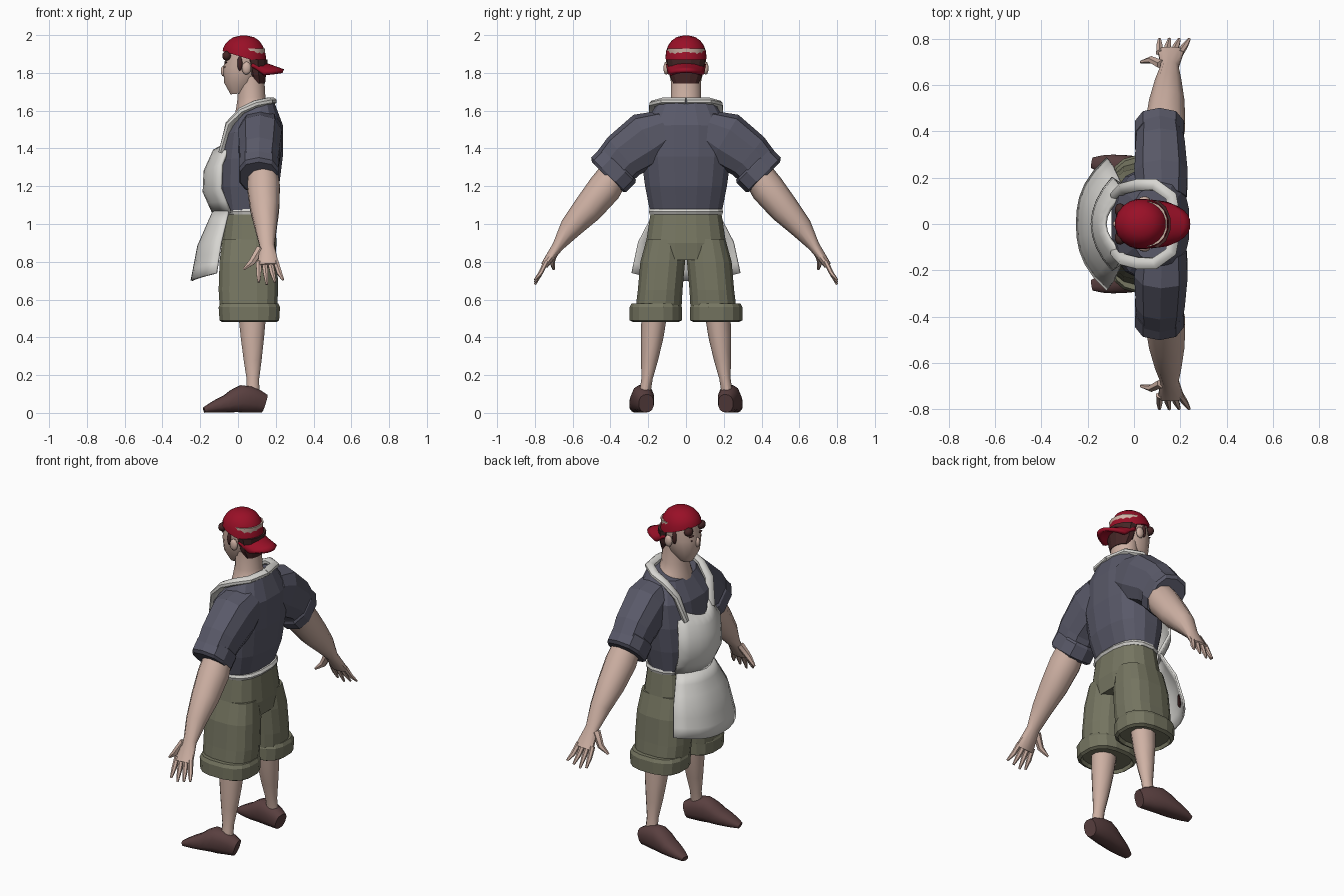
import bpy, bmesh
from math import cos, sin, pi, radians
from mathutils import Vector

default_cube = bpy.data.objects.get("Cube")
if default_cube:
    bpy.data.objects.remove(default_cube)


def material(name, red, green, blue):
    mat = bpy.data.materials.new(name)
    mat.use_nodes = True
    colour = (red, green, blue, 1)
    mat.diffuse_color = colour
    mat.node_tree.nodes["Principled BSDF"].inputs["Base Color"].default_value = colour
    return mat


SKIN = material("skin", .62, .44, .37)
SHIRT = material("slate shirt", .1, .1, .14)
SHORTS = material("olive cloth", .18, .18, .12)
CLOTH = material("off white cloth", .68, .67, .64)
CAP = material("cap red", .32, .005, .02)
LEATHER = material("brown leather", .1, .05, .05)
HAIR = material("dark brown hair", .06, .02, .02)


def finish(name, bm, mat, mirror=False, smooth=False, thickness=0):
    bmesh.ops.recalc_face_normals(bm, faces=bm.faces)
    mesh = bpy.data.meshes.new(name)
    bm.to_mesh(mesh)
    bm.free()
    mesh.materials.append(mat)
    part = bpy.data.objects.new(name, mesh)
    bpy.context.collection.objects.link(part)
    if thickness:
        shell = part.modifiers.new("thickness", "SOLIDIFY")
        shell.thickness, shell.offset = thickness, 0
    if mirror:
        part.modifiers.new("mirror", "MIRROR").use_axis = (False, True, False)
    if smooth:
        bpy.ops.object.select_all(action="DESELECT")
        part.select_set(True)
        bpy.context.view_layer.objects.active = part
        bpy.ops.object.shade_smooth_by_angle(angle=radians(40))


def bridge(bm, rings):
    rings = [[bm.verts.new(point) for point in ring] for ring in rings]
    for lower, upper in zip(rings, rings[1:]):
        for i in range(len(lower)):
            bm.faces.new((lower[i - 1], lower[i], upper[i], upper[i - 1]))
    bm.faces.new(rings[0])
    bm.faces.new(rings[-1])


def oval(sides, power):
    def squared(c):
        return (1 if c > 0 else -1) * abs(c) ** (2 / power)
    angles = [2 * pi * (i + .5) / sides for i in range(sides)]
    return [(squared(cos(a)), squared(sin(a))) for a in angles]


def along(keys, t):
    """Linear interpolation of evenly spaced keys."""
    t *= len(keys) - 1
    i = min(int(t), len(keys) - 2)
    return keys[i] + (keys[i + 1] - keys[i]) * (t - i)


def stack(name, mat, levels, x, y=(0, 0), slope=0, sides=16, power=2, **options):
    """Level rings of height, depth radius and side radius; the slope grows to the last."""
    rings = []
    for i, (z, depth, side) in enumerate(levels):
        t = i / (len(levels) - 1)
        rings.append([(along(x, t) + depth * c, along(y, t) + side * s, z + slope * t ** 3 * depth * c)
                      for c, s in oval(sides, power)])
    bm = bmesh.new()
    bridge(bm, rings)
    finish(name, bm, mat, **options)


def tube(name, mat, points, radii, hint=(1, 0, 0), sides=10, power=2, **options):
    """Rings square to a path; radii run along the hint and across it."""
    points = [Vector(p) for p in points]
    rings = []
    for i, (point, (wide, deep)) in enumerate(zip(points, radii)):
        tangent = (points[min(i + 1, len(points) - 1)] - points[max(i - 1, 0)]).normalized()
        u = Vector(hint)
        u = (u - u.dot(tangent) * tangent).normalized()
        v = tangent.cross(u)
        rings.append([point + u * wide * c + v * deep * s for c, s in oval(sides, power)])
    bm = bmesh.new()
    bridge(bm, rings)
    finish(name, bm, mat, **options)


def limb(name, mat, stations, x, **options):
    """Mirrored pair of tubes: side, height, depth radius, other radius."""
    last = len(stations) - 1
    points = [(along(x, i / last), s[0], s[1]) for i, s in enumerate(stations)]
    tube(name, mat, points, [s[2:] for s in stations], mirror=True, **options)


def sheet(name, mat, surface, columns, rows, **options):
    bm = bmesh.new()
    grid = [[bm.verts.new(surface(2 * i / columns - 1, j / rows)) for i in range(columns + 1)]
            for j in range(rows + 1)]
    for lower, upper in zip(grid, grid[1:]):
        for i in range(columns):
            bm.faces.new((lower[i], lower[i + 1], upper[i + 1], upper[i]))
    finish(name, bm, mat, **options)


def blob(name, mat, centre, size, **options):
    bm = bmesh.new()
    bmesh.ops.create_icosphere(bm, subdivisions=2, radius=1)
    bmesh.ops.scale(bm, vec=size, verts=bm.verts)
    bmesh.ops.translate(bm, vec=centre, verts=bm.verts)
    finish(name, bm, mat, smooth=True, **options)


# Shirt: body, sleeves and rolled cuffs
stack("shirt_body", SHIRT, [(1.05, .12, .19), (1.2, .16, .22), (1.35, .17, .24), (1.5, .16, .24),
                            (1.62, .1, .16)], x=(.05, .09), slope=.35, power=2.5)
limb("sleeves", SHIRT, [(.1, 1.5, .11, .11), (.2, 1.45, .12, .15), (.33, 1.36, .11, .13),
                        (.39, 1.29, .1, .12)], x=(.12, .11), power=2.5)
limb("sleeve_cuffs", SHIRT, [(.35, 1.32, .1, .12), (.36, 1.31, .11, .13), (.41, 1.26, .11, .13),
                             (.42, 1.25, .1, .11)], x=(.11, .11), power=2.5)

# Arms, hands and fingers
limb("arms", SKIN, [(.37, 1.28, .08, .08), (.43, 1.19, .09, .09), (.52, 1.08, .08, .08),
                    (.61, .98, .06, .06), (.68, .88, .04, .03), (.75, .78, .06, .02)],
     x=(.13, .16), smooth=True)
for i, finger in enumerate(["index", "middle", "ring", "little"]):
    root, tip = .11 + .03 * i, .11 + .043 * i
    drop = .68 + .012 * abs(i - 1)
    limb(finger + "_fingers", SKIN, [(.74, .8, .016, .014), (.77, .74, .015, .012), (.8, drop, .007, .006)],
         x=(root, tip), sides=6, smooth=True)
limb("thumbs", SKIN, [(.69, .87, .025, .02), (.71, .8, .02, .016), (.7, .76, .007, .007)],
     x=(.12, .03), sides=6, smooth=True)

# Shorts: hips, legs and turned-up cuffs, hollow underneath
stack("shorts_hips", SHORTS, [(1.06, .13, .19), (.9, .15, .215), (.81, .14, .22)], x=(.06, .055), power=2.5)
stack("shorts_legs", SHORTS, [(.92, .14, .1), (.8, .155, .12), (.65, .16, .12), (.5, .15, .125)],
      x=(.055, .055), y=(.11, .15), power=2.6, mirror=True)
stack("shorts_cuffs", SHORTS, [(.58, .155, .13), (.56, .165, .14), (.49, .16, .14), (.48, .145, .12),
                               (.52, .13, .1)], x=(.06, .06), y=(.16, .16), power=2.6, mirror=True)

# Legs
stack("legs", SKIN, [(.55, .08, .07), (.4, .065, .06), (.28, .05, .045), (.18, .035, .03), (.09, .035, .03)],
      x=(.075, .08), y=(.165, .22), sides=10, mirror=True, smooth=True)

# Shoes: sole on the ground, instep rising under the ankle
steps = [i / 8 for i in range(9)]
tops = [along([.1, .14, .15, .1, .07, .03], t) / 2 for t in steps]
widths = [.06 * sin(pi * (.15 + .8 * t)) ** .5 for t in steps]
tube("shoes", LEATHER, [(.14 - .32 * t, .21 + .055 * t, top) for t, top in zip(steps, tops)],
     zip(widths, tops), hint=(0, 1, 0), sides=12, power=2.4, mirror=True, smooth=True)

# Neck, head and face
stack("neck", SKIN, [(1.78, .07, .08), (1.67, .075, .08), (1.62, .085, .095), (1.57, .1, .125)],
      x=(.07, .075), slope=.3, smooth=True)
stack("head", SKIN, [(1.93, .1, .1), (1.83, .11, .1), (1.75, .09, .08), (1.69, .04, .04)],
      x=(.045, 0), slope=.1, power=2.2, smooth=True)
blob("nose", SKIN, (-.075, 0, 1.81), (.017, .016, .03))
blob("ears", SKIN, (.045, .105, 1.825), (.025, .015, .035), mirror=True)
blob("eyes", HAIR, (-.067, .036, 1.83), (.006, .014, .005), mirror=True)
blob("eyebrows", HAIR, (-.065, .038, 1.855), (.008, .024, .005), mirror=True)

# Hair at the back, sideburns and locks under the cap
stack("back_hair", HAIR, [(1.745, .04, .07), (1.79, .055, .09), (1.87, .075, .105)],
      x=(.105, .085), sides=12)
blob("sideburns", HAIR, (.01, .096, 1.85), (.014, .012, .04), mirror=True)
blob("hair_locks", HAIR, (-.06, .06, 1.89), (.024, .03, .026), mirror=True)

# Cap worn backwards
turns = [radians(85 - 17 * i) for i in range(6)]
stack("cap_dome", CAP, [(1.88 + .118 * sin(a), .118 * cos(a) ** .8, .11 * cos(a) ** .8) for a in turns],
      x=(.03, .035), slope=-.3, sides=20, smooth=True)


def brim(u, v):
    reach = v * (1 - abs(u) ** 3 / 2)
    return (.1 - .03 * u * u + .14 * reach, .1 * u * (1 - v / 8), 1.86 - .05 * v - .02 * u * u)


sheet("cap_brim", CAP, brim, 10, 5, thickness=.02, smooth=True)


# Apron: bib, flaring skirt with a stain inside, neck strap and waist string
def bib(u, v):
    front = along([-.13, -.18, -.175, -.125], v)
    return (front + .09 * u * u, u * along([.165, .2, .195, .135], v), 1.06 + v * (.33 + u * u / 20))


def skirt(u, v):
    front = along([-.13, -.21, -.245], v)
    wrap = along([.08, .12, .13], v) * abs(u) ** 2.5
    return (front + wrap, u * along([.165, .25, .285], v), 1.065 - v * (.365 - u * u / 25))


def stain(u, v):
    x, y, z = skirt(.7 + u * sin(pi * (v + .2) / 1.4) / 8, .7 + v / 6)
    return (x + .012, y, z)


sheet("apron_bib", CLOTH, bib, 8, 6, thickness=.015, smooth=True)
sheet("apron_skirt", CLOTH, skirt, 10, 6, thickness=.012, smooth=True)
sheet("apron_stain", HAIR, stain, 4, 4, thickness=.004)

strap_x = [-.08, -.045, .02, .09, .16, .18]
strap_y = [.12, .155, .17, .17, .12, 0]
strap_z = [1.38, 1.53, 1.6, 1.635, 1.65, 1.65]
tube("apron_neck_strap", CLOTH, zip(strap_x, strap_y, strap_z), [(.02, .027)] * len(strap_x),
     hint=(0, 0, 1), sides=8, mirror=True, smooth=True)
stack("apron_waist_string", CLOTH, [(1.05, .13, .195), (1.065, .14, .2), (1.08, .13, .195)],
      x=(.06, .06), power=2.5)
